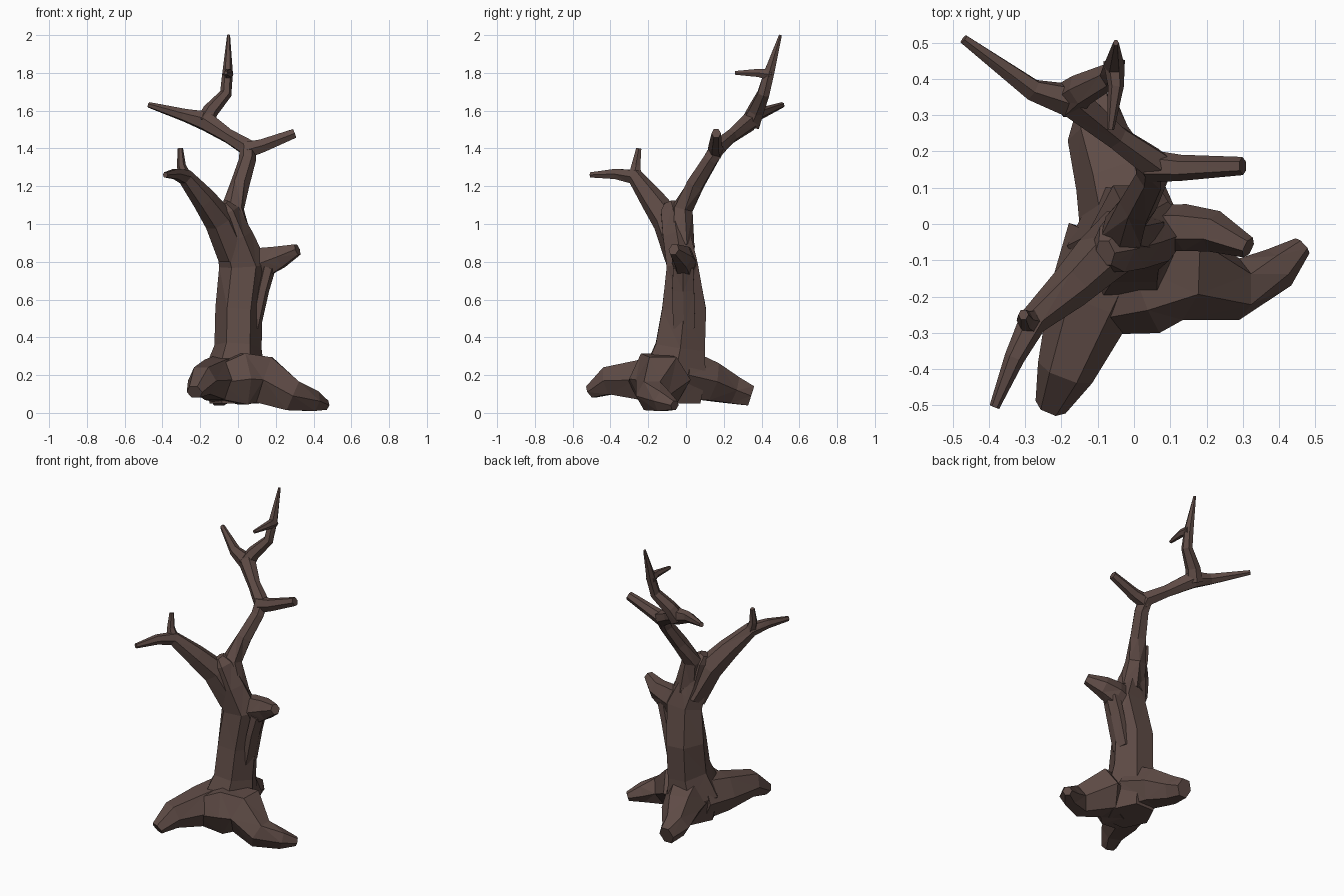
import bpy, bmesh, math
from mathutils import Vector

bark = bpy.data.materials.new("dark brown bark")
bark.diffuse_color = (0.112, 0.070, 0.060, 1)

Y, Z = Vector((0, 1, 0)), Vector((0, 0, 1))


def limb(name, pts, up=Y, sides=6):
    """Faceted tube through (x, y, z, side radius[, other radius]) points."""
    bm = bmesh.new()
    centres = [Vector(p[:3]) for p in pts]
    rings = []
    for i, p in enumerate(pts):
        t = centres[min(i + 1, len(pts) - 1)] - centres[max(i - 1, 0)]
        t.normalize()
        a = t.cross(up).normalized()
        b = a.cross(t)
        ra, rb = p[3], p[-1] * 1.12
        ring = []
        for k in range(sides):
            ang = 2 * math.pi * k / sides
            v = centres[i] + a * ra * math.cos(ang) + b * rb * math.sin(ang)
            v.z = max(v.z, 0)
            ring.append(bm.verts.new(v))
        rings.append(ring)
    for r, s in zip(rings, rings[1:]):
        for k in range(sides):
            n = (k + 1) % sides
            bm.faces.new((r[k], r[n], s[n], s[k]))
    bm.faces.new(rings[0])
    bm.faces.new(rings[-1])
    bmesh.ops.triangulate(bm, faces=[f for f in bm.faces if len(f.verts) == 4])
    bmesh.ops.recalc_face_normals(bm, faces=bm.faces)
    me = bpy.data.meshes.new(name)
    bm.to_mesh(me)
    bm.free()
    me.materials.append(bark)
    ob = bpy.data.objects.new(name, me)
    bpy.context.collection.objects.link(ob)


# Trunk with flared foot
limb("trunk", [(-.02, -.06, .05, .13, .14), (-.02, -.06, .20, .165, .17),
               (0, -.03, .35, .125, .135), (.005, -.01, .55, .125, .12),
               (.03, -.02, .78, .13, .085), (-.02, -.05, .93, .10, .075),
               (-.06, -.07, 1.07, .065, .065), (-.08, -.08, 1.11, .03, .035)])

# Roots
limb("front_root", [(-.05, -.05, .18, .14, .13), (-.12, -.22, .175, .12, .11),
                    (-.19, -.41, .17, .08, .075), (-.23, -.505, .11, .045, .035)], Z)
limb("right_root", [(-.12, -.22, .16, .09, .09), (.02, -.17, .18, .14, .14),
                    (.14, -.12, .175, .145, .13), (.29, -.18, .09, .085, .085),
                    (.40, -.12, .062, .06, .055), (.465, -.06, .04, .028, .025)], Z)
limb("back_root", [(-.01, -.02, .20, .14, .14), (-.05, .13, .165, .115, .105),
                   (-.10, .25, .12, .085, .075), (-.10, .345, .09, .05, .055)], Z)

# Broken stub on the right, widening down into the trunk
limb("stub", [(.03, -.01, .76, .06, .10), (.14, -.01, .80, .065, .08),
              (.22, -.02, .825, .058, .06), (.315, -.065, .865, .03, .03)], Z)
limb("stub_brace", [(.09, -.01, .45, .03, .06), (.13, -.015, .65, .035, .06),
                    (.16, -.015, .77, .04, .055)])

# Left branch and its twig
limb("left_branch", [(-.02, -.03, .84, .085), (-.10, -.10, 1.02, .075),
                     (-.18, -.18, 1.13, .06), (-.28, -.27, 1.25, .04),
                     (-.33, -.37, 1.265, .028), (-.385, -.505, 1.26, .014)], Z)
limb("left_twig", [(-.28, -.27, 1.25, .035), (-.30, -.265, 1.31, .024),
                   (-.305, -.25, 1.40, .014)])

# Upper branch, its crown and twigs
limb("upper_branch", [(.01, -.03, .88, .075), (-.03, -.02, 1.08, .058),
                      (.01, .05, 1.21, .048), (.05, .13, 1.34, .042),
                      (.05, .17, 1.405, .045), (-.05, .24, 1.465, .036),
                      (-.17, .34, 1.545, .05), (-.28, .37, 1.575, .032),
                      (-.47, .51, 1.63, .014)], Vector((1, 0, 1)))
limb("right_twig", [(.04, .16, 1.39, .045), (.13, .155, 1.415, .036),
                    (.30, .16, 1.48, .025)], Z)
limb("crown", [(-.18, .34, 1.53, .05), (-.145, .37, 1.60, .042),
               (-.065, .41, 1.69, .032), (-.055, .44, 1.80, .028),
               (-.05, .50, 2.0, .008)])
limb("crown_twig", [(-.055, .45, 1.79, .03), (-.05, .38, 1.80, .022),
                    (-.065, .26, 1.80, .01)], Z)
